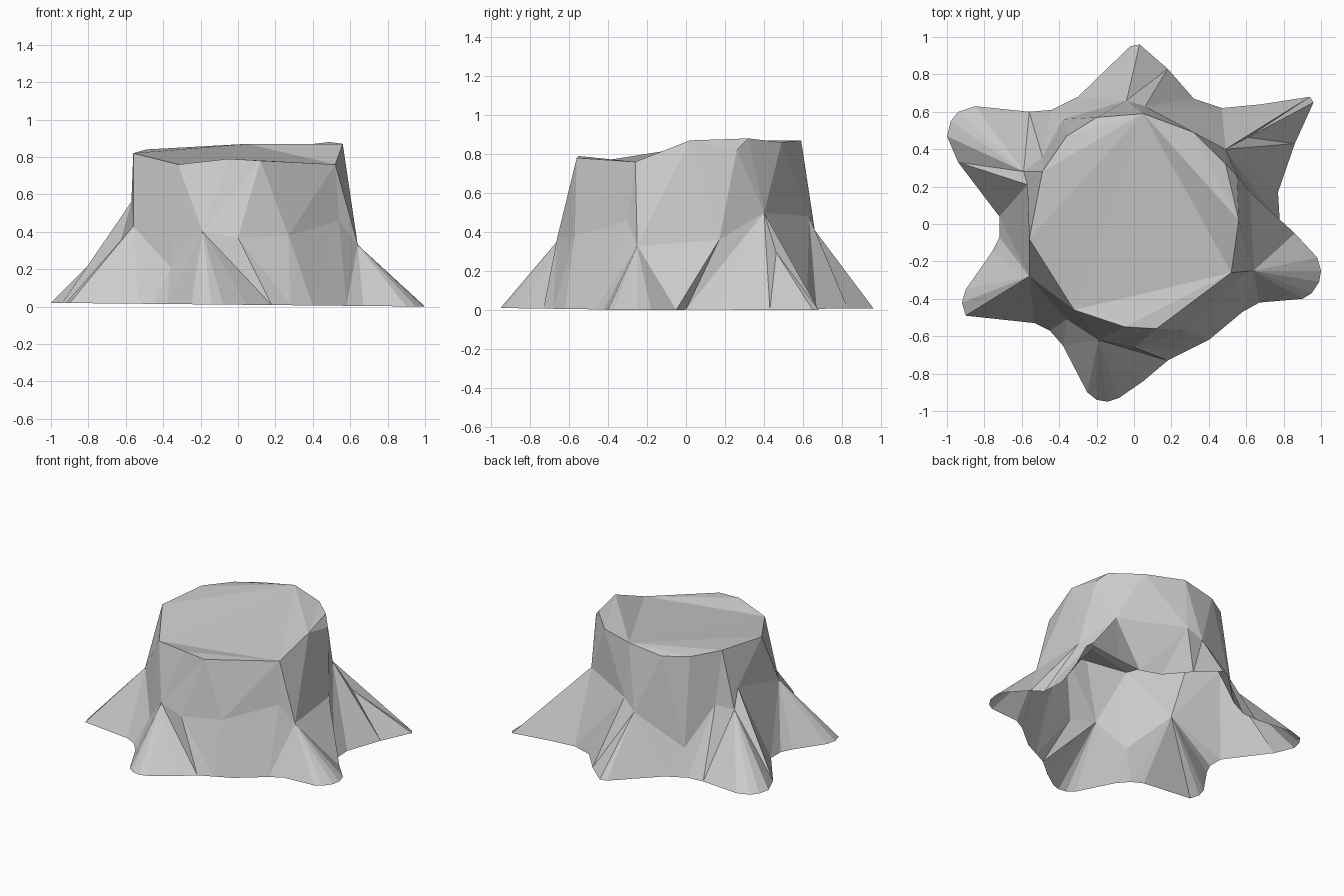
import bpy, bmesh

default_cube = bpy.data.objects.get("Cube")
if default_cube:
    bpy.data.objects.remove(default_cube, do_unlink=True)

# Uneven cut rim, counterclockwise from the left side
rim_points = [
    (.56, .02, .87), (.55, .26, .82), (.49, .32, .88), (.32, .49, .86),
    (.05, .59, .87), (-.2, .57, .83), (-.36, .47, .83), (-.49, .28, .84),
    (-.56, -.08, .82), (-.32, -.46, .76), (-.05, -.55, .79),
    (.12, -.56, .78), (.52, -.26, .76),
]

# Flat panels of the cut top, as rim indices
cut_panels = [
    (0, 1, 2), (0, 2, 3, 4), (4, 5, 6, 7, 8), (4, 8, 9), (4, 9, 12),
    (9, 10, 11, 12), (12, 0, 4),
]

# Each section: shoulder point, rim edges above it, ground points below it
sections = [
    # broad front left face
    ((.27, -.57, .38), 1, [(.4, -.62)]),
    ((.54, -.3, .46), 0, [(.58, -.47)]),
    # left root and the crease behind it
    ((.64, -.25, .33), 1, [(.67, -.42), (.9, -.4), (.95, -.37),
                           (.99, -.31), (1, -.25), (.98, -.18), (.86, -.05)]),
    ((.62, .17, .36), 1, [(.78, 0)]),
    # back left root
    ((.49, .4, .5), 2, [(.77, .17), (.86, .43), (.96, .65), (.94, .68),
                        (.68, .64), (.47, .62)]),
    # back root, two shoulders and a deep crease
    ((.06, .63, .48), 1, [(.32, .67), (.18, .83)]),
    ((-.04, .66, .41), 1, [(.03, .96), (-.02, .95), (-.3, .68)]),
    ((-.38, .56, .2), 1, [(-.44, .61)]),
    # back right root
    ((-.49, .36, .47), 1, [(-.56, .6)]),
    ((-.59, .28, .43), 0, [(-.85, .63), (-.94, .6), (-.98, .55), (-1, .47),
                           (-.94, .33)]),
    ((-.57, .21, .56), 1, [(-.72, .04)]),
    # front right root and its crease
    ((-.56, -.28, .43), 1, [(-.72, -.07), (-.76, -.15), (-.9, -.35),
                            (-.92, -.42), (-.9, -.49), (-.53, -.53),
                            (-.45, -.57)]),
    ((-.36, -.51, .21), 0, [(-.38, -.65)]),
    # front root
    ((-.19, -.62, .4), 2, [(-.25, -.9), (-.2, -.94), (-.14, -.95),
                           (-.08, -.93), (.05, -.84), (.18, -.73)]),
    ((0, -.66, .37), 0, [(.28, -.68)]),
]


def fan(bm, apex, edge_points):
    """Spread triangles from one point along a run of points."""
    for start, end in zip(edge_points, edge_points[1:]):
        bm.faces.new((apex, start, end))


def sag(bm, top, tip, share, drop):
    """Bend a root's ridge downward at a share of its length."""
    edge, bend = bmesh.utils.edge_split(bm.edges.get((top, tip)), top, share)
    bend.co.z -= drop
    for face in list(bend.link_faces):
        corner = next(v for v in face.verts if v not in (top, bend, tip))
        bmesh.utils.face_split(face, bend, corner)


bm = bmesh.new()
rim = [bm.verts.new(p) for p in rim_points]
shoulders = [bm.verts.new(point) for point, steps, feet in sections]
ground = [[bm.verts.new((x, y, .01 - .01 * x)) for x, y in feet]
          for point, steps, feet in sections]

# Trunk wall and roots, open underneath
at = 11
for i, (point, steps, feet) in enumerate(sections):
    shoulder, before = shoulders[i], shoulders[i - 1]
    last_foot = ground[i - 1][-1]
    bm.faces.new((before, last_foot, shoulder))
    bm.faces.new((before, shoulder, rim[at]))
    fan(bm, shoulder, [last_foot] + ground[i])
    run = [rim[(at + k) % len(rim)] for k in range(steps + 1)]
    fan(bm, shoulder, run[::-1])
    at = (at + steps) % len(rim)

# Sagging ridge of the back left root
sag(bm, shoulders[4], ground[4][2], .25, .08)

# Cut top
panels = [bm.faces.new([rim[k] for k in panel]) for panel in cut_panels]
bmesh.ops.triangulate(bm, faces=panels, ngon_method='BEAUTY')
bmesh.ops.recalc_face_normals(bm, faces=bm.faces)

mesh = bpy.data.meshes.new("tree_stump")
bm.to_mesh(mesh)
bm.free()
stump = bpy.data.objects.new("tree_stump", mesh)
bpy.context.collection.objects.link(stump)

# Plain grey
grey = bpy.data.materials.new("light_grey")
grey.use_nodes = True
colour = (.6, .6, .6, 1)
grey.diffuse_color = colour
grey.node_tree.nodes["Principled BSDF"].inputs["Base Color"].default_value = colour
mesh.materials.append(grey)
